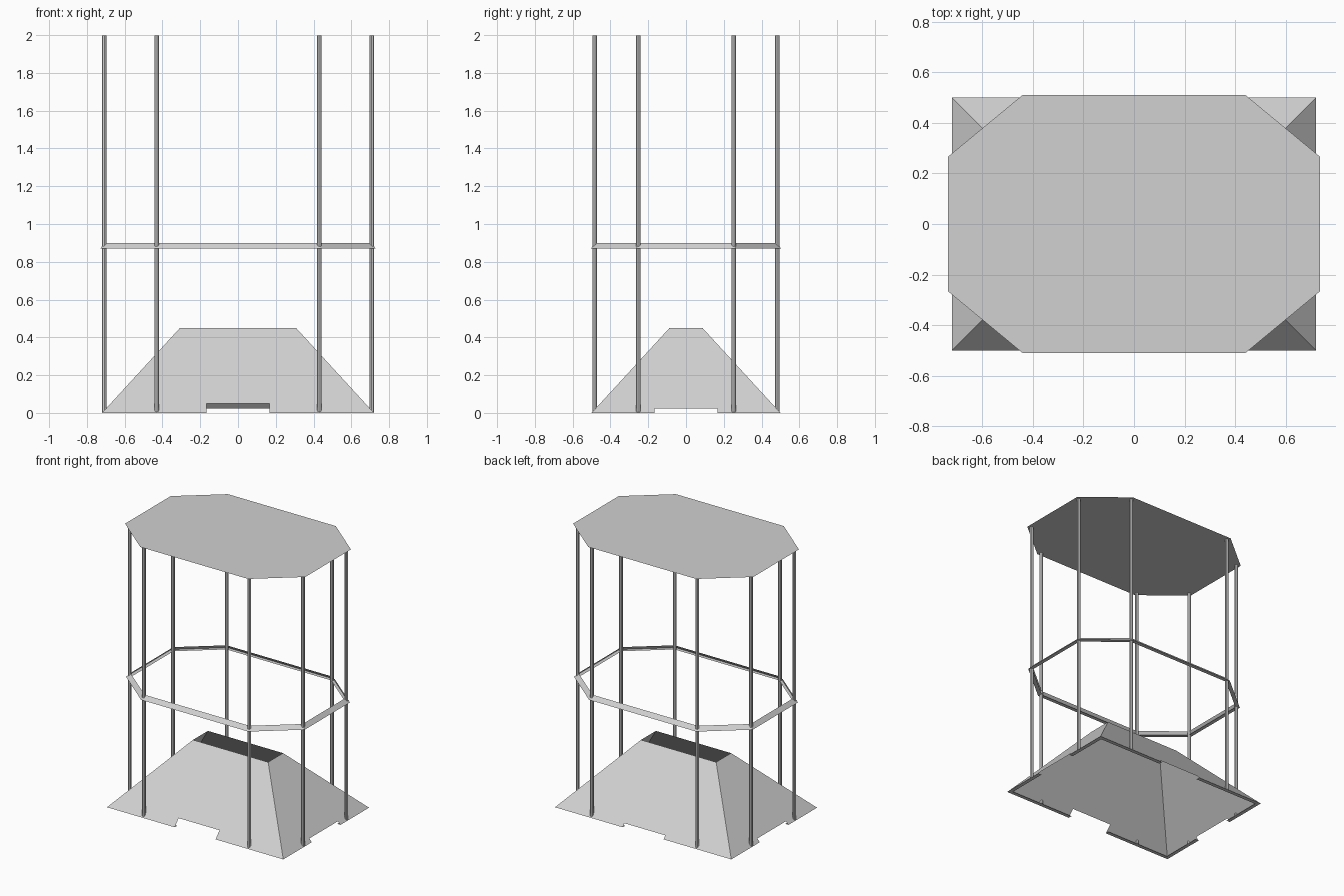
import bpy, bmesh, math

if "Cube" in bpy.data.objects:
    bpy.data.objects.remove(bpy.data.objects["Cube"])

grey = bpy.data.materials.new("light_grey_metal")
grey.diffuse_color = (0.64, 0.64, 0.64, 1)
grey.use_nodes = True
grey.node_tree.nodes["Principled BSDF"].inputs["Base Color"].default_value = grey.diffuse_color


def make_object(name, bm):
    mesh = bpy.data.meshes.new(name)
    bm.to_mesh(mesh)
    bm.free()
    mesh.materials.append(grey)
    obj = bpy.data.objects.new(name, mesh)
    bpy.context.collection.objects.link(obj)
    return obj


def add_face(bm, points):
    return bm.faces.new([bm.verts.new(p) for p in points])


def octagon(d, z):
    """Stretched octagon through the pole centres, grown outward by d."""
    x, y, a, b = 0.708 + d, 0.483 + d, 0.43 + 0.36 * d, 0.253 + 0.47 * d
    quarter = [(x, b), (a, y)]
    pts = quarter + [(-px, py) for px, py in reversed(quarter)]
    pts += [(-px, -py) for px, py in pts]
    return [(px, py, z) for px, py in pts]


def add_band(bm, lower, upper):
    for i in range(len(lower)):
        j = (i + 1) % len(lower)
        add_face(bm, [lower[i], lower[j], upper[j], upper[i]])


# Sloping hood: four walls with a notch in each, open top, folded inner lip
BASE_X, BASE_Y, RUN, TOP_Z = 0.72, 0.5, 0.413, 0.45
NOTCH, LIP = 0.167, 0.028
bm = bmesh.new()
# (half width, distance from centre, turn, notch height)
walls = [(BASE_X, BASE_Y, 0, 0.05), (BASE_Y, BASE_X, 90, 0.022),
         (BASE_X, BASE_Y, 180, 0.022), (BASE_Y, BASE_X, 270, 0.022)]
for half, dist, turn, notch in walls:
    c, s = math.cos(math.radians(turn)), math.sin(math.radians(turn))

    def place(u, out, z):
        return (u * c + out * s, u * s - out * c, z)

    def on_slope(u, z):
        return place(u, dist - RUN * z / TOP_Z, z)

    def edge(z):
        return half - RUN * z / TOP_Z

    add_face(bm, [on_slope(-NOTCH, notch), on_slope(NOTCH, notch),
                  on_slope(edge(notch), notch), on_slope(edge(TOP_Z), TOP_Z),
                  on_slope(-edge(TOP_Z), TOP_Z), on_slope(-edge(notch), notch)])
    add_face(bm, [on_slope(-half, 0), on_slope(-NOTCH, 0),
                  on_slope(-NOTCH, notch), on_slope(-edge(notch), notch)])
    add_face(bm, [on_slope(NOTCH, 0), on_slope(half, 0),
                  on_slope(edge(notch), notch), on_slope(NOTCH, notch)])
    # lip along the floor on each side of the notch
    inner = half - LIP
    add_face(bm, [place(-half, dist, 0), place(-inner, dist - LIP, 0),
                  place(-NOTCH, dist - LIP, 0), place(-NOTCH, dist, 0)])
    add_face(bm, [place(NOTCH, dist, 0), place(NOTCH, dist - LIP, 0),
                  place(inner, dist - LIP, 0), place(half, dist, 0)])
bmesh.ops.remove_doubles(bm, verts=bm.verts, dist=0.0001)
make_object("sloping_hood", bm)

# Middle ring: sloping outer band with a flat inner lip at its foot
bm = bmesh.new()
add_band(bm, octagon(0.022, 0.87), octagon(-0.005, 0.9))
add_band(bm, octagon(-0.006, 0.87), octagon(0.022, 0.87))
bmesh.ops.remove_doubles(bm, verts=bm.verts, dist=0.0001)
make_object("middle_ring", bm)

# Flat top sheet
bm = bmesh.new()
add_face(bm, octagon(0.028, 2.0))
make_object("top_sheet", bm)

# Eight upright poles
for i, (x, y, _) in enumerate(octagon(0, 0)):
    bpy.ops.mesh.primitive_cylinder_add(vertices=8, radius=0.0125, depth=1.993,
                                        location=(x, y, 1.0015))
    pole = bpy.context.object
    pole.name = f"pole_{i + 1}"
    pole.data.materials.append(grey)
